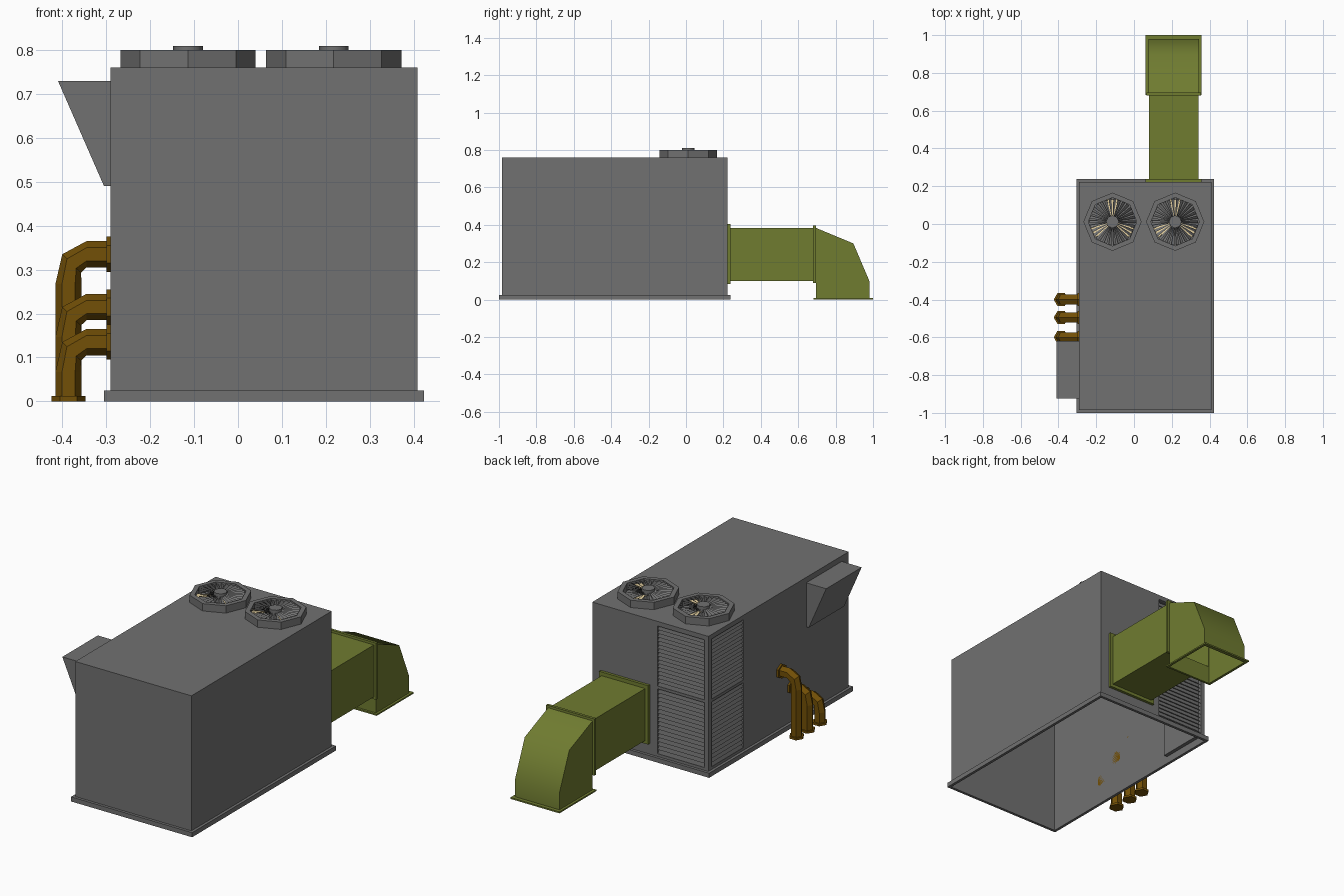
import bpy, bmesh
from math import sin, cos, pi, radians
from mathutils import Vector

if "Cube" in bpy.data.objects:
    bpy.data.objects.remove(bpy.data.objects["Cube"])


def material(name, rgb):
    m = bpy.data.materials.new(name)
    m.diffuse_color = (*rgb, 1)
    m.use_nodes = True
    m.node_tree.nodes["Principled BSDF"].inputs["Base Color"].default_value = m.diffuse_color
    return m


GREY = material("housing_grey", (0.165, 0.165, 0.165))
DARK = material("louvre_grey", (0.10, 0.10, 0.10))
GREEN = material("duct_green", (0.16, 0.20, 0.03))
BROWN = material("pipe_brown", (0.17, 0.08, 0.002))
TAN = material("blade_tan", (0.80, 0.65, 0.36))


def finish(name, bm, mat=None, fix=True):
    bmesh.ops.remove_doubles(bm, verts=bm.verts, dist=1e-5)
    if fix:
        bmesh.ops.recalc_face_normals(bm, faces=bm.faces)
    me = bpy.data.meshes.new(name)
    bm.to_mesh(me)
    bm.free()
    me.materials.append(mat or GREY)
    ob = bpy.data.objects.new(name, me)
    bpy.context.collection.objects.link(ob)
    return ob


def smooth(ob):
    bpy.ops.object.select_all(action='DESELECT')
    ob.select_set(True)
    bpy.context.view_layer.objects.active = ob
    bpy.ops.object.shade_smooth_by_angle(angle=radians(50))


def quad(bm, pts):
    return bm.faces.new([bm.verts.new(p) for p in pts])


def loft(name, loops, mat=None, wrap=False, cap=False):
    """Bridge closed loops; wrap joins last to first, cap closes the ends."""
    bm = bmesh.new()
    rows = [[bm.verts.new(p) for p in lp] for lp in loops]
    n = len(rows[0])
    for k in range(len(rows) if wrap else len(rows) - 1):
        a, b = rows[k], rows[(k + 1) % len(rows)]
        for i in range(n):
            j = (i + 1) % n
            bm.faces.new((a[i], a[j], b[j], b[i]))
    if cap:
        bm.faces.new(rows[0])
        bm.faces.new(rows[-1])
    return finish(name, bm, mat)


def rect(axis, c, u0, u1, v0, v1):
    """Rectangle loop at height c along the given axis ('y' or 'z')."""
    pts = [(u0, v0), (u1, v0), (u1, v1), (u0, v1)]
    return [(u, c, v) if axis == 'y' else (u, v, c) for u, v in pts]


def frame(name, axis, c0, c1, outer, inner, mat=None):
    loft(name, [rect(axis, c0, *outer), rect(axis, c1, *outer),
                rect(axis, c1, *inner), rect(axis, c0, *inner)], mat, wrap=True)


def octagon(cx, cy, z, r):
    return [(cx + r * cos(i * pi / 4), cy + r * sin(i * pi / 4), z) for i in range(8)]


def prism(name, profile, place, w0, w1, skip=(), mat=None):
    """Extrude a profile from w0 to w1, leaving out the side faces in skip."""
    bm = bmesh.new()
    a = [bm.verts.new(place(p, w0)) for p in profile]
    b = [bm.verts.new(place(p, w1)) for p in profile]
    bm.faces.new(a)
    bm.faces.new(b[::-1])
    n = len(a)
    for i in range(n):
        if i not in skip:
            j = (i + 1) % n
            bm.faces.new((a[i], b[i], b[j], a[j]))
    return finish(name, bm, mat)


# Housing: open-bottomed shell with recessed louvre openings by one corner
X0, X1, Y0, Y1, H = -0.29, 0.409, -0.985, 0.222, 0.76
DEPTH, SLATS = 0.02, 16
body, slats = bmesh.new(), bmesh.new()


def louvre_wall(P, us, zs):
    for i in range(len(us) - 1):
        for j in range(len(zs) - 1):
            u0, u1, z0, z1 = us[i], us[i + 1], zs[j], zs[j + 1]
            c = [(u0, z0), (u1, z0), (u1, z1), (u0, z1)]
            if i != 1 or j not in (1, 3):
                quad(body, [P(u, z, 0) for u, z in c])
                continue
            quad(body, [P(u, z, DEPTH) for u, z in c])
            for k in range(4):
                a, b = c[k], c[(k + 1) % 4]
                quad(body, [P(*a, 0), P(*b, 0), P(*b, DEPTH), P(*a, DEPTH)])
            step = (z1 - z0) / SLATS
            for s in range(SLATS):
                za, zb = z0 + s * step, z0 + (s + 0.75) * step
                quad(slats, [P(u0, za, 0.001), P(u1, za, 0.001),
                             P(u1, zb, DEPTH - 0.003), P(u0, zb, DEPTH - 0.003)])


ZS = [0, 0.04, 0.393, 0.408, 0.735, H]
louvre_wall(lambda u, z, d: (u, Y1 - d, z), [X1, 0.016, -0.266, X0], ZS)
louvre_wall(lambda u, z, d: (X0 + d, u, z), [Y1, 0.193, -0.08, Y0], ZS)
quad(body, [(X0, Y0, 0), (X1, Y0, 0), (X1, Y0, H), (X0, Y0, H)])
quad(body, [(X1, Y0, 0), (X1, Y1, 0), (X1, Y1, H), (X1, Y0, H)])
quad(body, rect('z', H, X0, X1, Y0, Y1))
finish("housing", body)
finish("louvre_slats", slats, DARK, fix=False)

# Base rail
frame("base_rail", 'z', 0, 0.025, (-0.305, 0.424, -1.0, 0.237), (X0, X1, Y0, Y1))

# Air intake hood
prism("intake_hood", [(X0, 0.73), (-0.41, 0.73), (-0.305, 0.49), (X0, 0.49)],
      lambda p, w: (p[0], w, p[1]), -0.925, -0.62)

# Roof fans: octagonal shroud, radial grille, hub and three blades
for side, cx in (("left", -0.114), ("right", 0.218)):
    cy = 0.012
    loft(side + "_fan_shroud", [octagon(cx, cy, H, 0.154), octagon(cx, cy, 0.80, 0.154),
                                octagon(cx, cy, 0.80, 0.128), octagon(cx, cy, H, 0.128)], wrap=True)
    smooth(loft(side + "_fan_hub", [octagon(cx, cy, H, 0.034), octagon(cx, cy, 0.809, 0.034)], cap=True))

    def radial(bm, a, r0, r1, h0, h1, z, tilt):
        d, t = Vector((cos(a), sin(a), 0)), Vector((-sin(a), cos(a), 0))
        c, up = Vector((cx, cy, z)), Vector((0, 0, tilt))
        quad(bm, [c + d * r0 - t * h0 - up, c + d * r1 - t * h1 - up,
                  c + d * r1 + t * h1 + up, c + d * r0 + t * h0 + up])

    grille, blades = bmesh.new(), bmesh.new()
    for k in range(30):
        radial(grille, pi / 2 + (k + 0.5) * pi / 15, 0.03, 0.122, 0.002, 0.008, 0.792, 0.004)
    for k in range(3):
        radial(blades, pi / 2 + k * 2 * pi / 3, 0.03, 0.118, 0.012, 0.028, 0.782, 0.002)
    finish(side + "_fan_grille", grille, fix=False)
    finish(side + "_fan_blades", blades, TAN, fix=False)

# Duct: straight run, flanges and downward elbow open at the bottom
D = (0.08, 0.342, 0.10, 0.383)
loft("duct_run", [rect('y', Y1, *D), rect('y', 0.69, *D)], GREEN)
frame("duct_wall_flange", 'y', Y1, 0.237, (0.062, 0.357, 0.083, 0.403), D, GREEN)
frame("duct_joint_flange", 'y', 0.68, 0.695, (0.065, 0.355, 0.088, 0.396), D, GREEN)
smooth(prism("duct_elbow", [(0.695, 0.383), (0.895, 0.30), (0.98, 0.10), (0.98, 0), (0.695, 0), (0.695, 0.10)],
             lambda p, w: (w, p[0], p[1]), 0.076, 0.344, skip=(3, 5), mat=GREEN))
frame("duct_outlet_flange", 'z', 0, 0.008, (0.062, 0.357, 0.683, 1.0), (0.076, 0.344, 0.695, 0.98), GREEN)


# Pipes: hexagonal tubes bending from the wall to the ground
def section(c, tangent, r):
    side = Vector((-tangent.z, 0, tangent.x))
    return [c + side * (r * cos(i * pi / 3)) + Vector((0, r * sin(i * pi / 3), 0)) for i in range(6)]


for n, (y, z) in enumerate(((-0.40, 0.335), (-0.495, 0.215), (-0.60, 0.135)), 1):
    path = [Vector((x, y, h)) for x, h in
            ((X0, z), (-0.345, z), (-0.379, z - 0.021), (-0.386, z - 0.068), (-0.386, 0))]
    west, down = Vector((-1, 0, 0)), Vector((0, 0, -1))
    tangents = [west, west, (west + down).normalized(), down, down]
    loft(f"pipe_{n}", [section(c, t, 0.03) for c, t in zip(path, tangents)], BROWN, cap=True)
    loft(f"pipe_{n}_wall_flange", [section(Vector((x, y, z)), west, 0.04) for x in (X0, -0.30)],
         BROWN, cap=True)
    loft(f"pipe_{n}_foot_flange", [section(Vector((-0.386, y, h)), down, 0.039) for h in (0.012, 0)],
         BROWN, cap=True)
